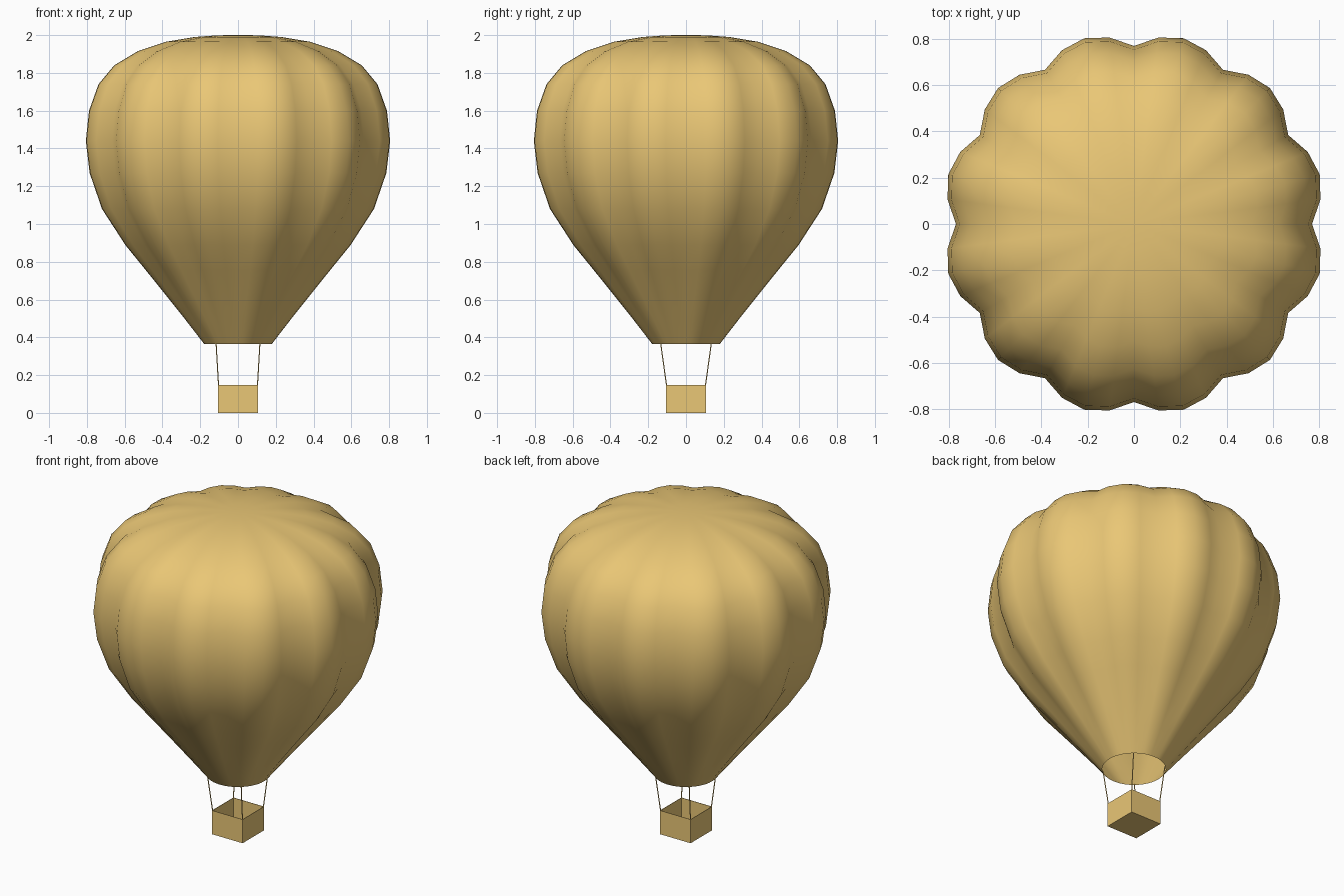
import bpy, bmesh, math
from mathutils import Vector

if "Cube" in bpy.data.objects:
    bpy.data.objects.remove(bpy.data.objects["Cube"])

gold = bpy.data.materials.new("gold")
gold.diffuse_color = (0.82, 0.57, 0.18, 1)
gold.use_nodes = True
gold.node_tree.nodes["Principled BSDF"].inputs["Base Color"].default_value = gold.diffuse_color


def finish(name, bm, smooth=False):
    bmesh.ops.recalc_face_normals(bm, faces=bm.faces)
    mesh = bpy.data.meshes.new(name)
    bm.to_mesh(mesh)
    bm.free()
    mesh.materials.append(gold)
    for p in mesh.polygons:
        p.use_smooth = smooth
    obj = bpy.data.objects.new(name, mesh)
    bpy.context.collection.objects.link(obj)
    return obj


# Envelope: 12 puffed gores, open round mouth (radius, height, seam depth)
profile = [(0.18, 0.366, 0.0), (0.285, 0.5, 0.03), (0.385, 0.626, 0.048),
           (0.49, 0.757, 0.058), (0.596, 0.888, 0.065), (0.72, 1.08, 0.071),
           (0.785, 1.27, 0.073), (0.805, 1.44, 0.074), (0.788, 1.6, 0.074),
           (0.738, 1.74, 0.074), (0.655, 1.84, 0.074), (0.53, 1.915, 0.072),
           (0.38, 1.965, 0.065), (0.23, 1.99, 0.045), (0.11, 1.999, 0.02)]
GORES, STEPS = 12, 4
N = GORES * STEPS
bm = bmesh.new()
rings = []
for r, z, depth in profile:
    ring = []
    for i in range(N):
        a = 2 * math.pi * i / N
        puff = abs(math.sin(a * GORES / 2))
        rad = r * (1 + 0.43 * depth) * (1 - depth * (1 - puff))
        ring.append(bm.verts.new((rad * math.cos(a), rad * math.sin(a), z)))
    rings.append(ring)
for low, high in zip(rings, rings[1:]):
    for i in range(N):
        j = (i + 1) % N
        bm.faces.new((low[i], low[j], high[j], high[i]))
apex = bm.verts.new((0, 0, 2.0))
for i in range(N):
    bm.faces.new((rings[-1][i], rings[-1][(i + 1) % N], apex))
env = finish("envelope", bm, True)
# an open shell: make sure the normals face outwards
if env.data.polygons[0].normal.dot(env.data.polygons[0].center) < 0:
    env.data.flip_normals()

# Basket: open-topped thin-walled box
bm = bmesh.new()
bmesh.ops.create_cube(bm, size=1)
bmesh.ops.scale(bm, vec=(0.212, 0.212, 0.148), verts=bm.verts)
bmesh.ops.translate(bm, vec=(0, 0, 0.074), verts=bm.verts)
top = [f for f in bm.faces if f.normal.z > 0.9]
bmesh.ops.delete(bm, geom=top, context='FACES_ONLY')
basket = finish("basket", bm)
wall = basket.modifiers.new("wall", 'SOLIDIFY')
wall.thickness = 0.004
wall.offset = -1

# Ropes: from the basket corners to the mouth rim
for sx, sy, name in ((-1, -1, "front_left"), (1, -1, "front_right"),
                     (-1, 1, "back_left"), (1, 1, "back_right")):
    a = Vector((sx * 0.103, sy * 0.103, 0.145))
    b = Vector((sx * 0.116, sy * 0.134, 0.368))
    bm = bmesh.new()
    bmesh.ops.create_cone(bm, cap_ends=True, segments=8, radius1=0.003,
                          radius2=0.003, depth=(b - a).length)
    rope = finish("rope_" + name, bm)
    rope.location = (a + b) / 2
    rope.rotation_mode = 'QUATERNION'
    rope.rotation_quaternion = (b - a).to_track_quat('Z', 'Y')
